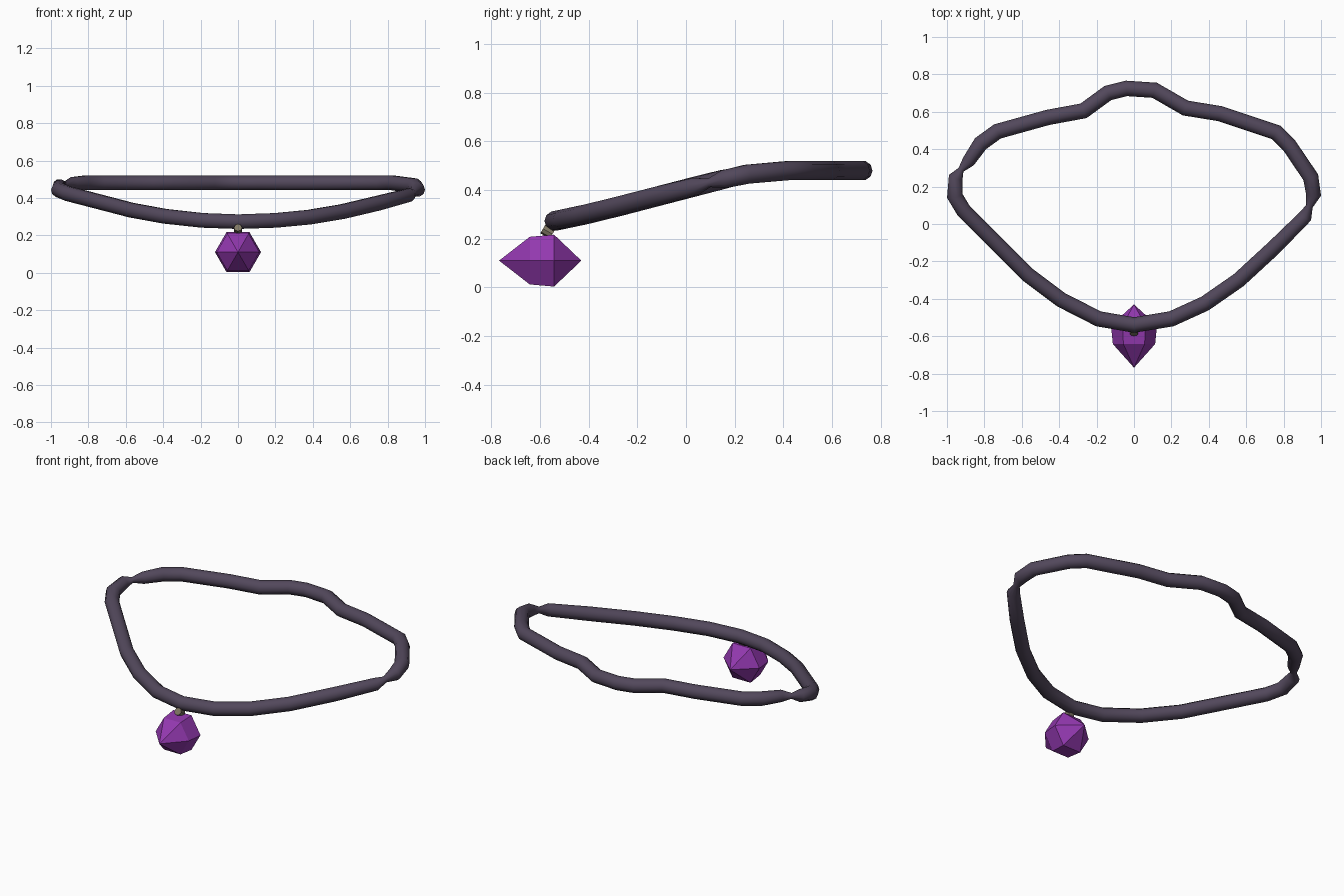
import bpy, bmesh, math
from mathutils import Vector, Matrix

if "Cube" in bpy.data.objects:
    bpy.data.objects.remove(bpy.data.objects["Cube"])


def material(name, color):
    m = bpy.data.materials.new(name)
    m.diffuse_color = (*color, 1)
    m.use_nodes = True
    m.node_tree.nodes["Principled BSDF"].inputs["Base Color"].default_value = m.diffuse_color
    return m


CORD = material("dark_violet_cord", (0.084, 0.064, 0.105))
GEM = material("purple_gem", (0.29, 0.04, 0.43))
METAL = material("dull_brass", (0.22, 0.19, 0.13))


def finish(bm, name, mat):
    bmesh.ops.recalc_face_normals(bm, faces=bm.faces)
    me = bpy.data.meshes.new(name)
    bm.to_mesh(me)
    bm.free()
    me.materials.append(mat)
    ob = bpy.data.objects.new(name, me)
    bpy.context.collection.objects.link(ob)
    return ob


# cord height rises from the pendant to the level back of the neck
HEIGHT = [(-0.54, 0.273), (-0.42, 0.298), (-0.26, 0.337), (0.05, 0.418),
          (0.17, 0.448), (0.25, 0.465), (0.35, 0.48), (1.0, 0.48)]


def height(y):
    for (y0, z0), (y1, z1) in zip(HEIGHT, HEIGHT[1:]):
        if y <= y1:
            return z0 + (z1 - z0) * (y - y0) / (y1 - y0)
    return HEIGHT[-1][1]


# cord: x, y, radius scale, with a pinched spot on each side
PATH = [(0, -0.54, 1), (0.2, -0.507, 1), (0.38, -0.425, 1), (0.56, -0.3, 1),
        (0.75, -0.125, 1), (0.915, 0.04, 0.9), (0.938, 0.095, 0.45),
        (0.96, 0.155, 0.95), (0.945, 0.25, 1), (0.83, 0.42, 1),
        (0.76, 0.49, 1), (0.46, 0.59, 1), (0.275, 0.62, 1), (0.11, 0.715, 1),
        (-0.04, 0.725, 1), (-0.14, 0.7, 1), (-0.27, 0.605, 1),
        (-0.46, 0.57, 1), (-0.73, 0.495, 1), (-0.82, 0.43, 1),
        (-0.885, 0.335, 0.85), (-0.925, 0.29, 0.4), (-0.953, 0.25, 0.9),
        (-0.958, 0.15, 1), (-0.91, 0.07, 1), (-0.77, -0.07, 1),
        (-0.57, -0.27, 1), (-0.39, -0.405, 1), (-0.19, -0.507, 1)]
R, SIDES = 0.041, 10
pts = [Vector((x, y, height(y))) for x, y, _ in PATH]
n = len(pts)
bm = bmesh.new()
rings = []
for i, p in enumerate(pts):
    a = (p - pts[i - 1]).normalized()
    b = (pts[(i + 1) % n] - p).normalized()
    t = (a + b).normalized()
    side = t.cross(Vector((0, 0, 1))).normalized()
    up = side.cross(t)
    r = R * PATH[i][2]
    mitre = min(1 / t.dot(a), 1.1)
    rings.append([bm.verts.new(p + side * math.cos(2 * math.pi * k / SIDES) * r * mitre
                               + up * math.sin(2 * math.pi * k / SIDES) * r)
                  for k in range(SIDES)])
for i in range(n):
    for k in range(SIDES):
        j, l = (i + 1) % n, (k + 1) % SIDES
        bm.faces.new((rings[i][k], rings[i][l], rings[j][l], rings[j][k])).smooth = True
finish(bm, "cord", CORD)

# gem: six-sided crystal lying front to back, pointed at both ends
bm = bmesh.new()
ends = [bm.verts.new((0, y, 0.11)) for y in (-0.768, -0.43)]
hexes = [[bm.verts.new((r * math.cos(k * math.pi / 3), y,
                        0.11 + r * math.sin(k * math.pi / 3))) for k in range(6)]
         for y, r in ((-0.642, 0.113), (-0.542, 0.123))]
for k in range(6):
    l = (k + 1) % 6
    bm.faces.new((hexes[0][k], hexes[0][l], hexes[1][l], hexes[1][k]))
    for end, ring in zip(ends, hexes):
        bm.faces.new((end, ring[k], ring[l]))
finish(bm, "gem", GEM)

# bail: small tilted metal stub joining gem to cord
bm = bmesh.new()
bmesh.ops.create_cone(bm, cap_ends=True, segments=8, radius1=0.022, radius2=0.022, depth=0.045,
                      matrix=Matrix.Translation((0, -0.568, 0.23)) @ Matrix.Rotation(math.radians(60), 4, 'X'))
finish(bm, "bail", METAL)
